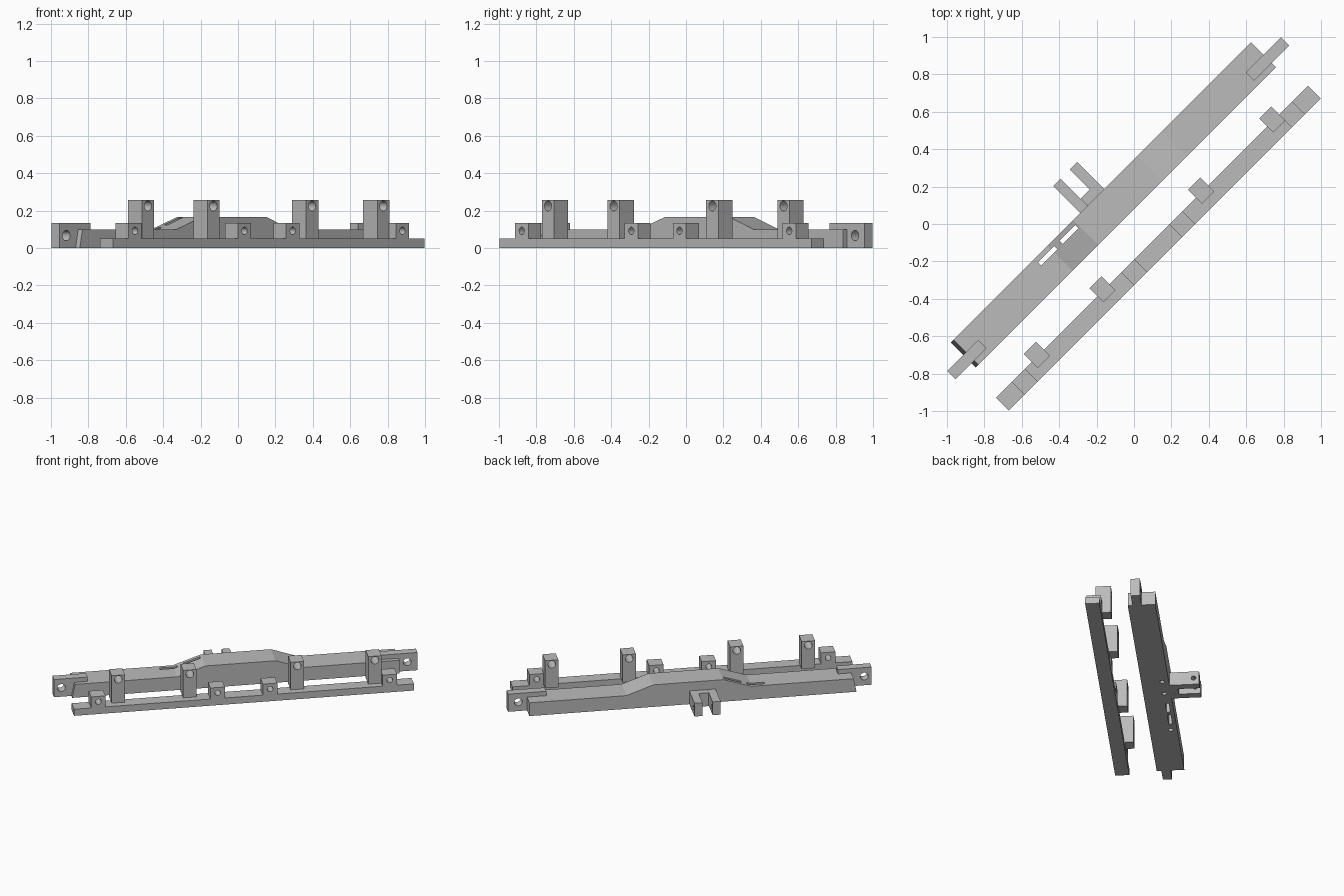
import bpy, bmesh, math
from mathutils import Matrix, Vector

if "Cube" in bpy.data.objects:
    bpy.data.objects.remove(bpy.data.objects["Cube"])

# Everything is laid out along u (length) and v (width), then turned 45 degrees
TURN = Matrix.Rotation(math.radians(45), 4, 'Z')

grey = bpy.data.materials.new("warm_grey_plastic")
grey.diffuse_color = (0.5, 0.5, 0.5, 1)
grey.use_nodes = True
grey.node_tree.nodes["Principled BSDF"].inputs["Base Color"].default_value = grey.diffuse_color


def finish(name, bm, helper=False):
    bmesh.ops.recalc_face_normals(bm, faces=bm.faces)
    bm.transform(TURN)
    me = bpy.data.meshes.new(name)
    bm.to_mesh(me)
    bm.free()
    ob = bpy.data.objects.new(name, me)
    bpy.context.collection.objects.link(ob)
    if helper:
        ob.hide_render = True
        ob.hide_viewport = True
    me.materials.append(grey)
    return ob


def prism(name, profile, v0, v1, helper=False):
    """Side profile in (u, z) pushed across the width from v0 to v1."""
    bm = bmesh.new()
    face = bm.faces.new([bm.verts.new((u, v0, z)) for u, z in profile])
    out = bmesh.ops.extrude_face_region(bm, geom=[face])
    moved = [g for g in out["geom"] if isinstance(g, bmesh.types.BMVert)]
    bmesh.ops.translate(bm, verts=moved, vec=(0, v1 - v0, 0))
    return finish(name, bm, helper)


def box(name, u0, u1, v0, v1, z0, z1, helper=False):
    return prism(name, [(u0, z0), (u1, z0), (u1, z1), (u0, z1)], v0, v1, helper)


def drill(ob, centre, axis, radius, length):
    """Cut a round hole along the given axis."""
    bm = bmesh.new()
    rot = Vector((0, 0, 1)).rotation_difference(Vector(axis)).to_matrix().to_4x4()
    bmesh.ops.create_cone(bm, cap_ends=True, segments=24, radius1=radius,
                          radius2=radius, depth=length,
                          matrix=Matrix.Translation(centre) @ rot)
    cut(ob, finish("hole_cutter", bm, True))


def cut(ob, cutter):
    mod = ob.modifiers.new("cut", 'BOOLEAN')
    mod.operation = 'DIFFERENCE'
    mod.solver = 'EXACT'
    mod.object = cutter


U, V = (1, 0, 0), (0, 1, 0)

# Thin rail
RV0, RV1 = -0.232, -0.135
box("rail", -1.178, 1.18, RV0, RV1, 0, 0.05)

# Low drilled lugs on the rail
for u in (-1.01, -0.182, 0.182, 1.012):
    lug = box("rail_lug", u - 0.05, u + 0.05, RV0, RV1, 0.05, 0.133)
    drill(lug, (u, -0.18, 0.092), V, 0.02, 0.3)

# Tall drilled posts overhanging the inner edge of the rail
for u in (-0.862, -0.366, 0.38, 0.918):
    post = box("rail_post", u - 0.046, u + 0.046, -0.181, -0.075, 0.05, 0.257)
    drill(post, (u, -0.128, 0.225), V, 0.027, 0.3)

# Wide bar with raised middle
BV0, BV1 = 0.056, 0.245
bar = prism("main_bar", [(-1.14, 0), (1.13, 0), (1.13, 0.10), (0.455, 0.10),
                         (0.27, 0.166), (-0.215, 0.166), (-0.41, 0.10),
                         (-1.12, 0.10)], BV0, BV1)

# Two through slots beside the ramp
for a, b in ((-0.345, -0.225), (-0.508, -0.385)):
    cut(bar, box("slot_cutter", a, b, 0.194, 0.218, -0.1, 0.3, True))

# Blind pin holes in the underside
for u in (0.07, -0.09, -0.585):
    drill(bar, (u, 0.2, 0), (0, 0, 1), 0.017, 0.12)

# Drilled end tangs
for u0, u1, hole in ((-1.261, -1.027, -1.21), (0.996, 1.261, 1.19)):
    tang = box("end_tang", u0, u1, 0.088, 0.151, 0, 0.133)
    drill(tang, (hole, 0.12, 0.067), V, 0.028, 0.3)

# Fork at the back: crossbar and two drilled prongs
box("fork_base", -0.105, -0.035, BV1, 0.298, 0, 0.10)
for u in (-0.134, -0.008):
    prong = box("fork_prong", u - 0.028, u + 0.028, BV1, 0.448, 0, 0.10)
    drill(prong, (u, 0.41, 0.05), U, 0.016, 0.1)

# Keep edges crisp and round the hole walls
bpy.ops.object.select_all(action='DESELECT')
for ob in list(bpy.context.collection.objects):
    if not ob.hide_render:
        ob.select_set(True)
        bpy.context.view_layer.objects.active = ob
bpy.ops.object.shade_smooth_by_angle(angle=math.radians(18))
